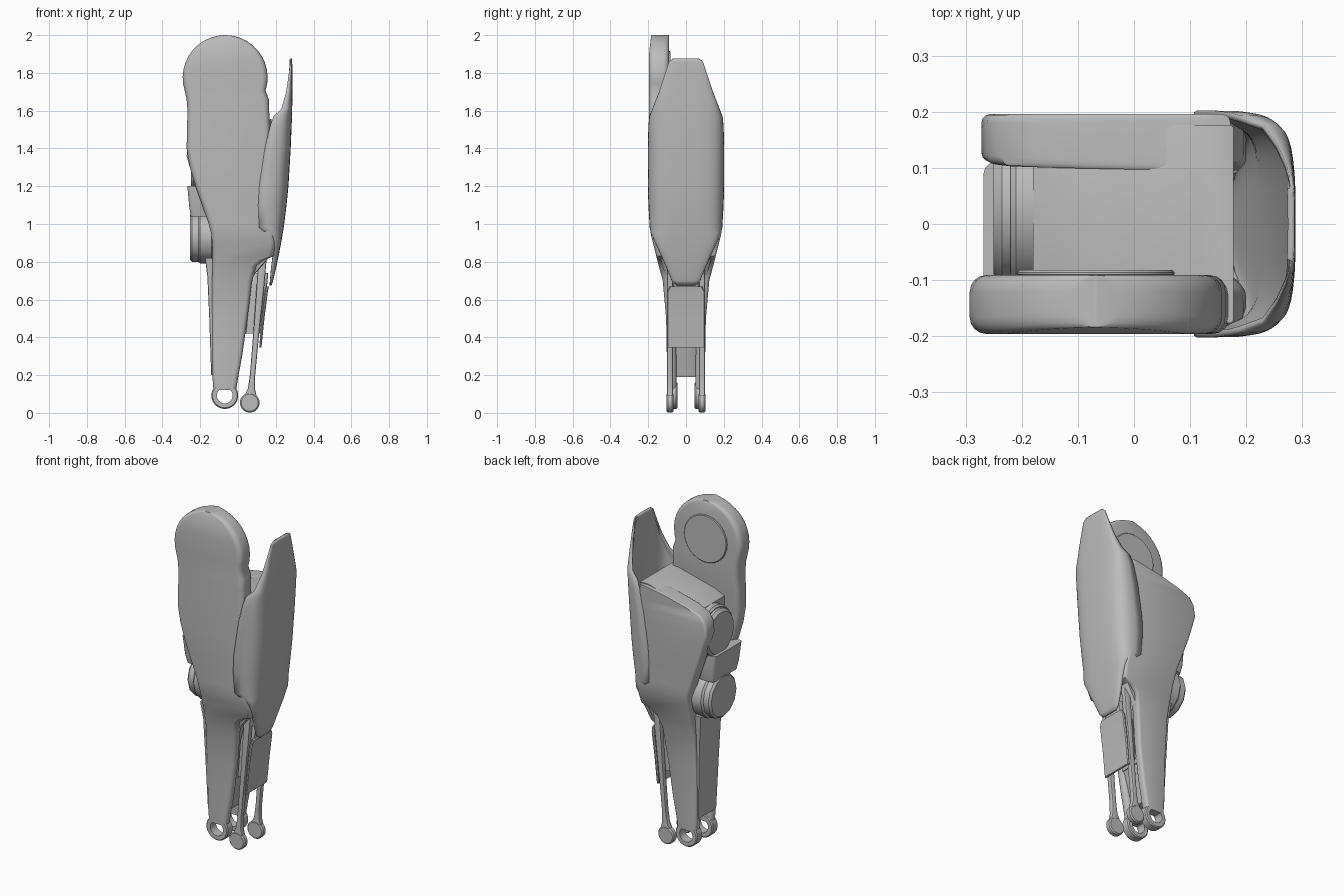
import bpy, bmesh
from math import sin, cos, pi, sqrt, radians
from mathutils import Matrix

if "Cube" in bpy.data.objects:
    bpy.data.objects.remove(bpy.data.objects["Cube"])

grey = bpy.data.materials.new("neutral grey")
grey.use_nodes = True
COLOUR = (0.5, 0.5, 0.5, 1)
grey.diffuse_color = COLOUR
grey.node_tree.nodes["Principled BSDF"].inputs["Base Color"].default_value = COLOUR


def finish(name, bm, angle=35):
    bmesh.ops.recalc_face_normals(bm, faces=bm.faces[:])
    mesh = bpy.data.meshes.new(name)
    bm.to_mesh(mesh)
    bm.free()
    ob = bpy.data.objects.new(name, mesh)
    bpy.context.collection.objects.link(ob)
    mesh.materials.append(grey)
    bpy.ops.object.select_all(action='DESELECT')
    ob.select_set(True)
    bpy.context.view_layer.objects.active = ob
    bpy.ops.object.shade_smooth_by_angle(angle=radians(angle))
    return ob


def bridge(bm, rings, closed=True):
    n = len(rings[0])
    for a, b in zip(rings, rings[1:]):
        for i in range(n if closed else n - 1):
            j = (i + 1) % n
            bm.faces.new((a[i], a[j], b[j], b[i]))


def loft(name, rows, corner=0.02, segs=3):
    """Stack rounded rectangles; each row is (z, x_min, x_max, y_min, y_max)."""
    bm = bmesh.new()
    rings = []
    for z, x0, x1, y0, y1 in rows:
        c = min(corner, (x1 - x0) * 0.45, (y1 - y0) * 0.45)
        ring = []
        centres = ((x1 - c, y1 - c), (x0 + c, y1 - c), (x0 + c, y0 + c), (x1 - c, y0 + c))
        for k, (cx, cy) in enumerate(centres):
            for s in range(segs + 1):
                a = (k + s / segs) * pi / 2
                ring.append(bm.verts.new((cx + c * cos(a), cy + c * sin(a), z)))
        rings.append(ring)
    bridge(bm, rings)
    bm.faces.new(rings[0])
    bm.faces.new(rings[-1])
    return finish(name, bm)


def disc(name, centre, radius, depth, axis, hole=0, sides=32, chamfer=0.01):
    """Chamfered drum or ring whose axis is X or Y."""
    bm = bmesh.new()
    d = depth / 2
    prof = [(radius - chamfer, -d), (radius, chamfer - d), (radius, d - chamfer), (radius - chamfer, d)]
    if hole:
        prof = prof + [(hole, d), (hole, -d), prof[0]]
    rings = [[bm.verts.new((r * cos(2 * pi * i / sides), r * sin(2 * pi * i / sides), h))
              for i in range(sides)] for r, h in prof]
    bridge(bm, rings)
    if hole:
        bmesh.ops.remove_doubles(bm, verts=bm.verts[:], dist=1e-5)
    else:
        bm.faces.new(rings[0])
        bm.faces.new(rings[-1])
    turn = Matrix.Rotation(pi / 2, 4, 'Y' if axis == 'X' else 'X')
    bm.transform(Matrix.Translation(centre) @ turn)
    return finish(name, bm)


def lerp(table, z):
    for (a, u), (b, v) in zip(table, table[1:]):
        if z <= b:
            return u + (v - u) * max(0, (z - a) / (b - a))
    return table[-1][1]


# Half depth of the limb and side wall thickness by height
HALF = [(0, .1), (.4, .102), (.65, .11), (.8, .15), (.95, .187), (1.2, .196)]
WALL = [(0, .05), (.65, .05), (.95, .08), (1.3, .08), (1.6, .105)]

# Shared side wall outline: height, rear edge, guard edge
lower = [(.12, -.13, -.01), (.2, -.136, .003), (.3, -.138, .022), (.5, -.14, .05),
         (.7, -.137, .075), (.78, -.135, .1), (.81, -.135, .14), (.83, -.135, .19),
         (.9, -.137, .2), (.95, -.142, .195), (1.0, -.155, .18), (1.1, -.19, .17),
         (1.2, -.225, .17), (1.3, -.255, .17)]
front = lower + [(1.4, -.272, .17), (1.5, -.27, .17), (1.6, -.267, .165), (1.66, -.272, .163)]
for i in range(12):
    a = radians(-18 + 107 * i / 11)
    w = .225 * cos(a)
    front.append((1.775 + .225 * sin(a), -.068 - w, min(.163, -.068 + w)))
back = lower + [(1.36, -.272, .172), (1.42, -.262, .172), (1.46, -.235, .172),
                (1.49, -.16, .172), (1.52, -.04, .172), (1.55, .12, .172)]


def wall_rows(outline, side):
    rows = []
    for z, x0, x1 in sorted(outline):
        h, t = lerp(HALF, z), lerp(WALL, z)
        h -= .012 * max(0, (z - 1.9) / .1)
        y = sorted((side * h, side * (lerp(HALF, z) - t)))
        rows.append((z, x0, x1, y[0], y[1]))
    return rows


loft("front_side_wall", wall_rows(front, -1), .03, 4)
loft("back_side_wall", wall_rows(back, 1), .016)
disc("front_wall_inner_disc", (-.068, -.088, 1.775), .14, .012, 'Y', chamfer=.004)

# Core between the walls, with a sloping top
core = []
for z, x0, x1 in [(.4, -.12, .03), (.7, -.12, .06), (.83, -.12, .17), (1.0, -.13, .175),
                  (1.2, -.16, .177), (1.46, -.18, .177), (1.49, -.12, .177),
                  (1.52, -.01, .177), (1.555, .12, .177)]:
    d = lerp(HALF, z) - .02
    core.append((z, x0, x1, -d, d))
loft("core_block", core, .004, 1)

# Joint drums on the rear
disc("upper_joint_drum", (-.2, .03, 1.31), .135, .1, 'X', chamfer=.015)
disc("upper_joint_collar", (-.18, .03, 1.31), .15, .08, 'X')
disc("lower_joint_drum", (-.205, .01, .93), .13, .1, 'X', sides=12, chamfer=.012)
disc("lower_joint_collar", (-.17, .01, .93), .14, .08, 'X', sides=12)
loft("joint_saddle", [(1.04, -.25, -.13, -.13, .1), (1.09, -.258, -.14, -.14, .11),
                      (1.2, -.268, -.15, -.15, .11)], .02)

# Wrapped guard shell: height, outer x, edge x, half width
GUARD = [(.675, .178, .168, .05), (.7, .186, .17, .075), (.76, .2, .175, .1),
         (.84, .217, .185, .135), (.92, .232, .185, .172), (.95, .237, .15, .185),
         (.98, .242, .112, .192), (1.1, .257, .107, .199), (1.2, .267, .112, .202),
         (1.4, .279, .142, .202), (1.52, .284, .17, .199), (1.57, .286, .188, .194),
         (1.61, .287, .23, .178), (1.7, .288, .255, .143), (1.8, .288, .27, .11),
         (1.86, .287, .276, .09), (1.875, .286, .278, .07)]
bm = bmesh.new()
rings = []
N = 24
for z, xo, xe, w in GUARD:
    ring = []
    for i in range(N + 1):
        t = -pi / 2 + pi * i / N
        s = sin(t)
        ring.append(bm.verts.new((xe + (xo - xe) * max(cos(t), 0) ** .55,
                                  w * (1 if s > 0 else -1) * abs(s) ** .55, z)))
    rings.append(ring)
bridge(bm, rings, closed=False)
guard = finish("guard_shell", bm, 50)
shell = guard.modifiers.new("thickness", 'SOLIDIFY')
shell.thickness = .012
shell.offset = -1 if guard.data.polygons[len(guard.data.polygons) // 2].normal.x > 0 else 1

# Lower rear panel and calf cover
loft("rear_panel", [(.2, -.142, -.12, -.085, .085), (.5, -.152, -.125, -.095, .095),
                    (.72, -.162, -.125, -.1, .1), (.82, -.175, -.13, -.11, .11)], .008, 2)
loft("calf_cover_core", [(.42, .04, .122, -.065, .065), (.63, .06, .15, -.07, .07),
                         (.74, .08, .16, -.06, .06)], .01, 2)
loft("calf_cover_plate", [(.345, .112, .124, -.1, .1), (.5, .125, .14, -.1, .1),
                          (.64, .142, .158, -.1, .1), (.67, .148, .164, -.085, .085)], .005, 1)
loft("fork_bridge", [(.19, -.11, -.03, -.07, .07), (.42, -.11, .03, -.07, .07)], .008, 2)

# Clevis rings and slim actuator rods on both sides
for side, label in ((-1, "front"), (1, "back")):
    disc(label + "_clevis_ring", (-.07, side * .073, .092), .071, .054, 'Y', hole=.042, chamfer=.006)
    y = side * .085
    loft(label + "_rod", [(z, x - r, x + r, y - .016, y + .016) for z, x, r in
                          ((.07, .063, .04), (.13, .071, .018), (.2, .077, .014),
                           (.45, .099, .016), (.65, .117, .02), (.84, .132, .022))], .008, 2)
    disc(label + "_rod_foot", (.062, y, .054), .052, .036, 'Y', chamfer=.007)
